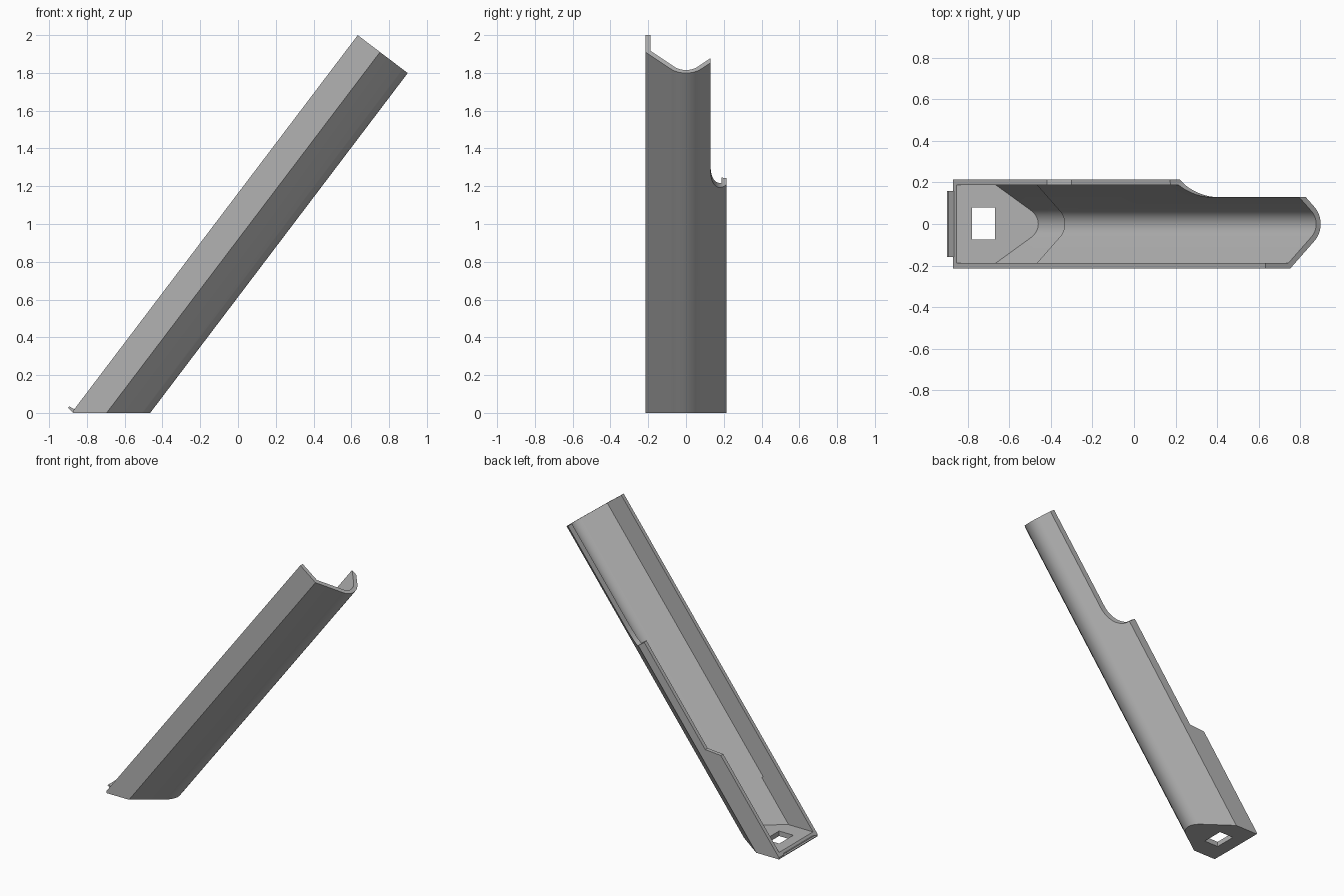
import bpy
import bmesh
from math import sin, cos, tan, radians, pi
from mathutils import Vector

if "Cube" in bpy.data.objects:
    bpy.data.objects.remove(bpy.data.objects["Cube"])

# Tilted frame: T runs up the channel, H points from its open side to its keel
ORIGIN = Vector((-0.87, 0, 0.015))
T = Vector((0.604, 0, 0.797))
H = Vector((0.797, 0, -0.604))
Y = Vector((0, 1, 0))
X, Z = Vector((1, 0, 0)), Vector((0, 0, 1))
LENGTH, DEPTH, HALF, WALL = 2.49, 0.332, 0.215, 0.027
RADIUS, CORNER, SLANT = 0.108, 0.148, radians(48)

grey = bpy.data.materials.new("plain grey")
grey.use_nodes = True
grey.diffuse_color = (0.45, 0.45, 0.45, 1)
grey.node_tree.nodes["Principled BSDF"].inputs["Base Color"].default_value = (0.45, 0.45, 0.45, 1)


def prism(name, points, origin, u, v, direction, start, end):
    """Extrude a flat outline given in axes u, v along a direction."""
    bm = bmesh.new()
    ring = [bm.verts.new(origin + u * a + v * b + direction * start) for a, b in points]
    face = bm.faces.new(ring)
    out = bmesh.ops.extrude_face_region(bm, geom=[face])
    moved = [g for g in out["geom"] if isinstance(g, bmesh.types.BMVert)]
    bmesh.ops.translate(bm, verts=moved, vec=direction * (end - start))
    bmesh.ops.recalc_face_normals(bm, faces=bm.faces)
    mesh = bpy.data.meshes.new(name)
    bm.to_mesh(mesh)
    bm.free()
    mesh.materials.append(grey)
    obj = bpy.data.objects.new(name, mesh)
    bpy.context.collection.objects.link(obj)
    return obj


def box(name, x0, x1, y0, y1, z0, z1):
    return prism(name, [(x0, y0), (x1, y0), (x1, y1), (x0, y1)], Vector(), X, Y, Z, z0, z1)


def activate(obj):
    bpy.ops.object.select_all(action='DESELECT')
    obj.select_set(True)
    bpy.context.view_layer.objects.active = obj


def cut(obj, cutter):
    """Subtract a cutter and throw it away."""
    cutter.hide_render = True
    mod = obj.modifiers.new("cut", 'BOOLEAN')
    mod.operation, mod.solver, mod.object = 'DIFFERENCE', 'EXACT', cutter
    activate(obj)
    bpy.ops.object.modifier_apply(modifier=mod.name)
    bpy.data.objects.remove(cutter)


def section(half, corner, radius, rim):
    """Upright walls, slanted flanks and a rounded keel."""
    steps = 8
    arc = [SLANT * (1 - i / steps) for i in range(steps + 1)]
    side = [(half, rim), (half, corner)]
    side += [(radius * sin(a), DEPTH - RADIUS + radius * cos(a)) for a in arc]
    return side + [(-y, h) for y, h in reversed(side[:-1])]


# Outer body
channel = prism("channel", section(HALF, CORNER, RADIUS, 0), ORIGIN, Y, H, T, -0.3, LENGTH)

# Hollow interior that stops at the floor, with a shallow recess near the foot
FLOOR, RECESS = 0.035, 0.018
inner_corner = CORNER - WALL * tan((pi / 2 - SLANT) / 2)
recess_corner = inner_corner + (WALL - RECESS) / cos(SLANT)
for corner, wall, end in ((inner_corner, WALL, LENGTH + 0.2), (recess_corner, RECESS, 0.485)):
    hollow = prism("hollow", section(HALF - WALL, corner, RADIUS - wall, -0.3),
                   ORIGIN, Y, H, T, -0.6, end)
    cut(hollow, box("floor_limit", -3, 3, -1, 1, -2, FLOOR))
    cut(channel, hollow)

# Flat foot, trimmed front edge and square hole
cut(channel, box("ground_trim", -3, 3, -1, 1, -2, 0))
cut(channel, box("edge_trim", -2, -0.872, -1, 1, -1, 0.5))
cut(channel, box("square_hole", -0.78, -0.67, -0.075, 0.08, -0.2, 0.2))

# Lowered rim on the back wall
cut(channel, prism("rim_cut", [(0.745, 0), (0.825, 0.09), (2.8, 0.09), (2.8, -0.2), (0.745, -0.2)],
                   ORIGIN, T, H, Y, 0.16, 0.4))

# Side opening at the upper end, with a rounded inner corner
EDGE, STOP, RUN, RISE = 0.13, 1.61, 0.075, 0.165
fillet = [(EDGE + RUN * (1 - cos(a)), STOP + RISE * (1 - sin(a)))
          for a in [i * pi / 24 for i in range(13)]]
cut(channel, prism("side_cut", [(EDGE, 2.8)] + fillet + [(0.4, STOP), (0.4, 2.8)],
                   ORIGIN, Y, T, H, -0.3, 0.6))

# Upturned lip at the open edge of the floor
lip = prism("foot_lip", [(-0.85, 0.002), (-0.875, 0.002), (-0.9, 0.026), (-0.892, 0.034), (-0.868, 0.02),
                         (-0.85, 0.02)], Vector(), X, Z, Y, -0.16, 0.16)

for obj in (channel, lip):
    activate(obj)
    bpy.ops.object.shade_smooth_by_angle(angle=radians(20))
